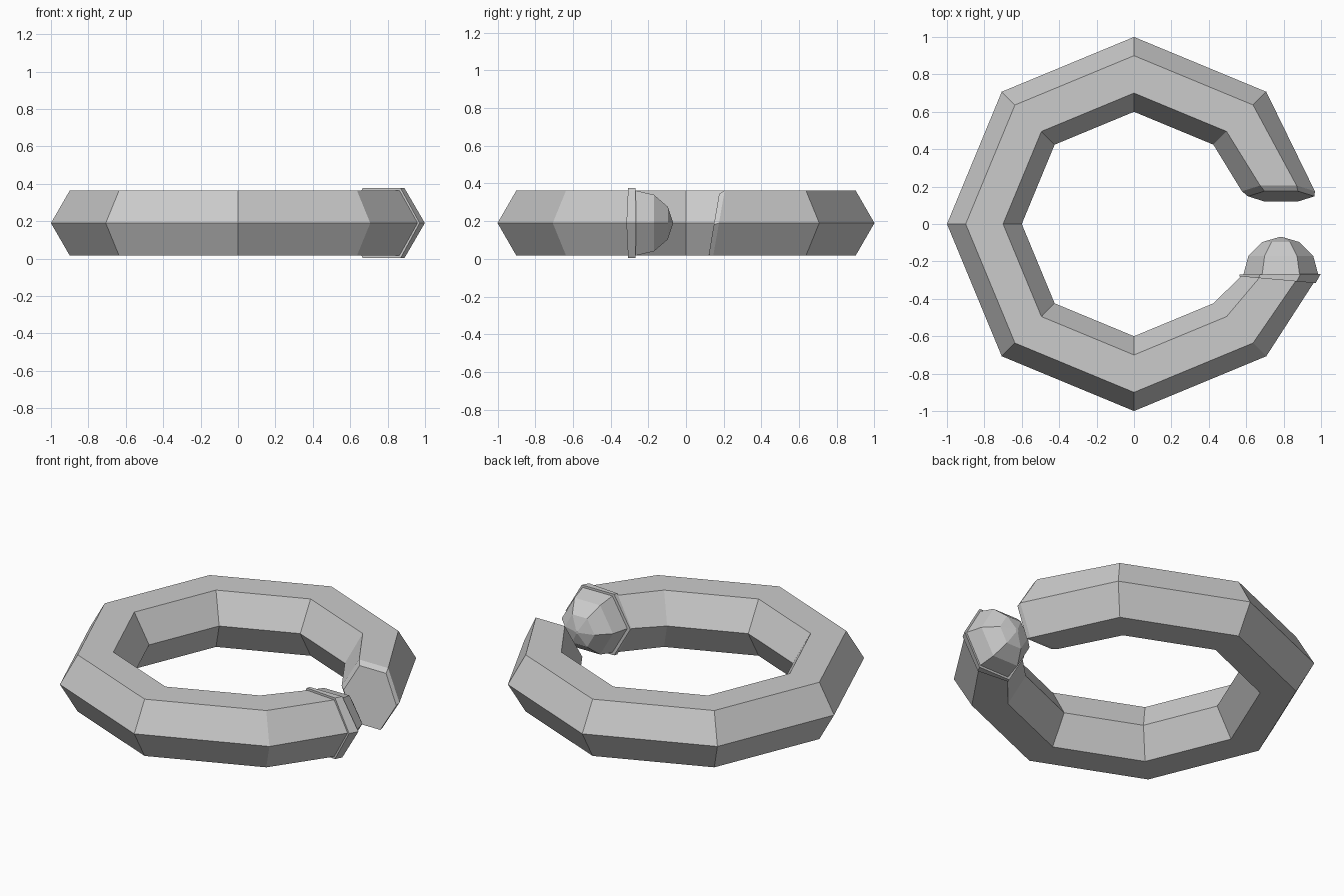
import bpy, bmesh
from math import sin, cos, radians
from mathutils import Vector

cube = bpy.data.objects.get("Cube")
if cube:
    bpy.data.objects.remove(cube, do_unlink=True)

# Single grey metal
GREY = (0.6, 0.6, 0.6, 1)
metal = bpy.data.materials.new("grey metal")
metal.use_nodes = True
metal.diffuse_color = GREY
metal.node_tree.nodes["Principled BSDF"].inputs["Base Color"].default_value = GREY

MID = 0.19       # height of the ring's centre line
TUBE = 0.2       # tube radius


def hexagon(centre, across, up):
    """Six corners spanned by two half-axis vectors."""
    c, u, w = Vector(centre), Vector(across), Vector(up)
    return [c + u * cos(radians(60 * i)) + w * sin(radians(60 * i)) for i in range(6)]


def loft(name, sections):
    """Skin hexagon sections in order and cap both ends."""
    bm = bmesh.new()
    rings = [[bm.verts.new(p) for p in s] for s in sections]
    for a, b in zip(rings, rings[1:]):
        for i in range(6):
            j = (i + 1) % 6
            bm.faces.new((a[i], a[j], b[j], b[i]))
    bm.faces.new(rings[0])
    bm.faces.new(rings[-1])
    bmesh.ops.remove_doubles(bm, verts=bm.verts, dist=0.0005)
    bmesh.ops.recalc_face_normals(bm, faces=bm.faces)
    mesh = bpy.data.meshes.new(name)
    bm.to_mesh(mesh)
    bm.free()
    mesh.materials.append(metal)
    obj = bpy.data.objects.new(name, mesh)
    bpy.context.collection.objects.link(obj)
    return obj


# Open ring: slanted, chamfered rear end, octagonal sweep, plain front end
sections = [
    hexagon((0.787, 0.148, 0.182), (0.178, 0, 0), (0, 0.032, 0.187)),
    hexagon((0.772, 0.175, MID), (0.195, 0, 0), (0, 0.035, TUBE)),
]
for k in range(1, 8):
    a = radians(45 * k)
    d = Vector((cos(a), sin(a), 0))
    sections.append(hexagon(d * 0.8 + Vector((0, 0, MID)), d * TUBE, (0, 0, TUBE)))
sections.append(hexagon((0.772, -0.29, MID), (0.195, -0.015, 0), (0, 0, TUBE)))
loft("open_ring", sections)

# Wedge-shaped collar on the front end
loft("collar", [
    hexagon((0.768, -0.298, MID), (0.203, -0.018, 0), (0, 0, 0.215)),
    hexagon((0.782, -0.268, MID), (0.217, 0.002, 0), (0, 0, 0.215)),
])

# Faceted half-ball tip
loft("ball_tip", [
    hexagon((0.785, -0.27 + TUBE * sin(radians(t)), MID),
            (TUBE * cos(radians(t)), 0, 0), (0, 0, TUBE * cos(radians(t))))
    for t in (0, 30, 60, 87)
])
